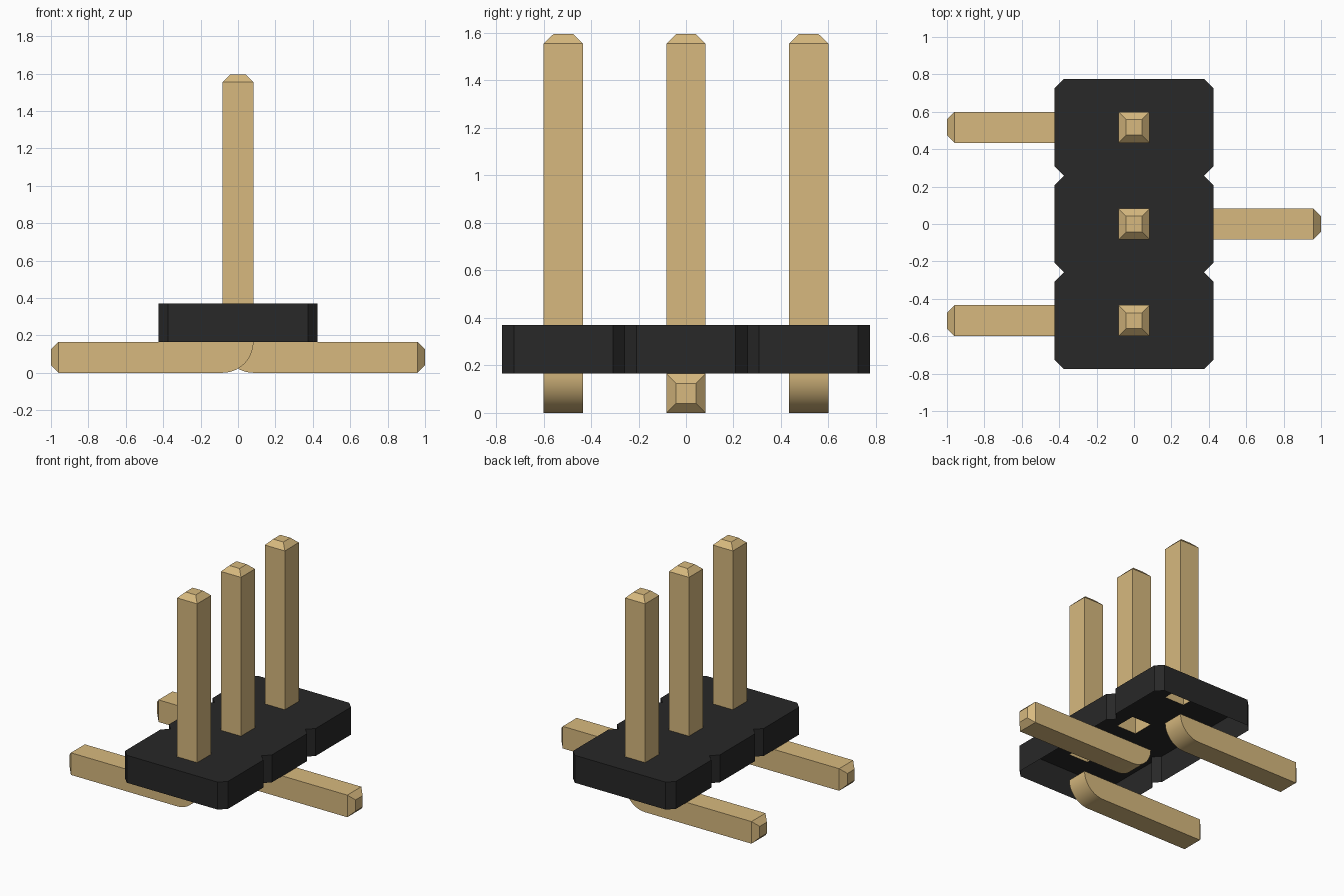
import bpy, bmesh, math

cube = bpy.data.objects.get("Cube")
if cube:
    bpy.data.objects.remove(cube, do_unlink=True)

PITCH = 1.55 / 3          # spacing between pins
HALF = 0.0825             # half thickness of a pin
TIP = 0.042               # half width of a tapered end
BASE, TOP = 0.165, 0.37   # underside and top of the housing


def material(name, rgb):
    mat = bpy.data.materials.new(name)
    mat.use_nodes = True
    mat.diffuse_color = (*rgb, 1)
    bsdf = mat.node_tree.nodes["Principled BSDF"]
    bsdf.inputs["Base Color"].default_value = (*rgb, 1)
    bsdf.inputs["Roughness"].default_value = 0.6
    return mat


gold = material("pin_gold", (0.68, 0.485, 0.21))
black = material("housing_black", (0.021, 0.021, 0.021))


def finish(bm, name, mat, smooth=False):
    bmesh.ops.remove_doubles(bm, verts=bm.verts, dist=0.0005)
    bmesh.ops.recalc_face_normals(bm, faces=bm.faces)
    mesh = bpy.data.meshes.new(name)
    bm.to_mesh(mesh)
    bm.free()
    mesh.materials.append(mat)
    obj = bpy.data.objects.new(name, mesh)
    bpy.context.collection.objects.link(obj)
    if smooth:
        bpy.ops.object.select_all(action="DESELECT")
        obj.select_set(True)
        bpy.context.view_layer.objects.active = obj
        bpy.ops.object.shade_smooth_by_angle(angle=math.radians(30))
    return obj


def square(bm, half, place):
    """Ring of four corners, placed by a function of two coordinates."""
    return [bm.verts.new(place(a * half, b * half))
            for a, b in ((1, 1), (-1, 1), (-1, -1), (1, -1))]


def bridge(bm, ring_a, ring_b):
    for i in range(4):
        j = (i + 1) % 4
        bm.faces.new((ring_a[i], ring_a[j], ring_b[j], ring_b[i]))


def build_housing():
    # Hollow, chamfered cells joined in a row, each with a pin hole in the roof
    bm = bmesh.new()
    hx, hy, cut = 0.425, PITCH / 2, 0.05
    outline = [(hx, hy - cut), (hx - cut, hy), (cut - hx, hy), (-hx, hy - cut),
               (-hx, cut - hy), (cut - hx, -hy), (hx - cut, -hy), (hx, cut - hy)]
    for row in (-1, 0, 1):
        y0 = row * PITCH
        top = [bm.verts.new((x, y + y0, TOP)) for x, y in outline]
        low = [bm.verts.new((x, y + y0, BASE)) for x, y in outline]
        hole = square(bm, HALF, lambda a, b: (a, b + y0, TOP))
        for i in range(4):
            a, b, c = 2 * i, 2 * i + 1, (2 * i + 2) % 8
            bm.faces.new((top[a], top[b], hole[i]))
            bm.faces.new((top[b], top[c], hole[(i + 1) % 4], hole[i]))
        for i in range(8):
            shared = (i == 1 and row < 1) or (i == 5 and row > -1)
            if not shared:
                j = (i + 1) % 8
                bm.faces.new((top[i], top[j], low[j], low[i]))
    finish(bm, "housing", black)


def build_post(name, y0):
    # Upright square pin with a tapered end
    bm = bmesh.new()
    rings = [square(bm, half, lambda a, b: (a, b + y0, z))
             for half, z in ((HALF, TOP), (HALF, 1.555), (TIP, 1.595))]
    bridge(bm, rings[0], rings[1])
    bridge(bm, rings[1], rings[2])
    bm.faces.new(rings[2])
    finish(bm, name, gold)


def build_lead(name, y0, side):
    # Rounded heel running into a flat foot with a tapered end
    bm = bmesh.new()
    steps, length = 14, 0.96
    path = []
    for i in range(steps + 1):
        t = math.pi / 2 * i / steps
        path.append((HALF - BASE * math.cos(t), BASE - BASE * math.sin(t)))
    path += [(length, 0), (length, BASE), (HALF, BASE)]
    walls = [[bm.verts.new((side * x, y0 + e * HALF, z)) for x, z in path]
             for e in (-1, 1)]
    for wall in walls:
        bm.faces.new(wall)
    end = steps + 1
    for i in list(range(end)) + [end + 1]:
        bm.faces.new((walls[0][i], walls[0][i + 1], walls[1][i + 1], walls[1][i]))
    outer = square(bm, HALF, lambda a, b: (side * length, y0 + a, HALF + b))
    inner = square(bm, TIP, lambda a, b: (side, y0 + a, HALF + b))
    bridge(bm, outer, inner)
    bm.faces.new(inner)
    finish(bm, name, gold, smooth=True)


build_housing()
for label, row, side in (("front", -1, -1), ("middle", 0, 1), ("back", 1, -1)):
    build_post(label + "_post", row * PITCH)
    build_lead(label + "_lead", row * PITCH, side)
